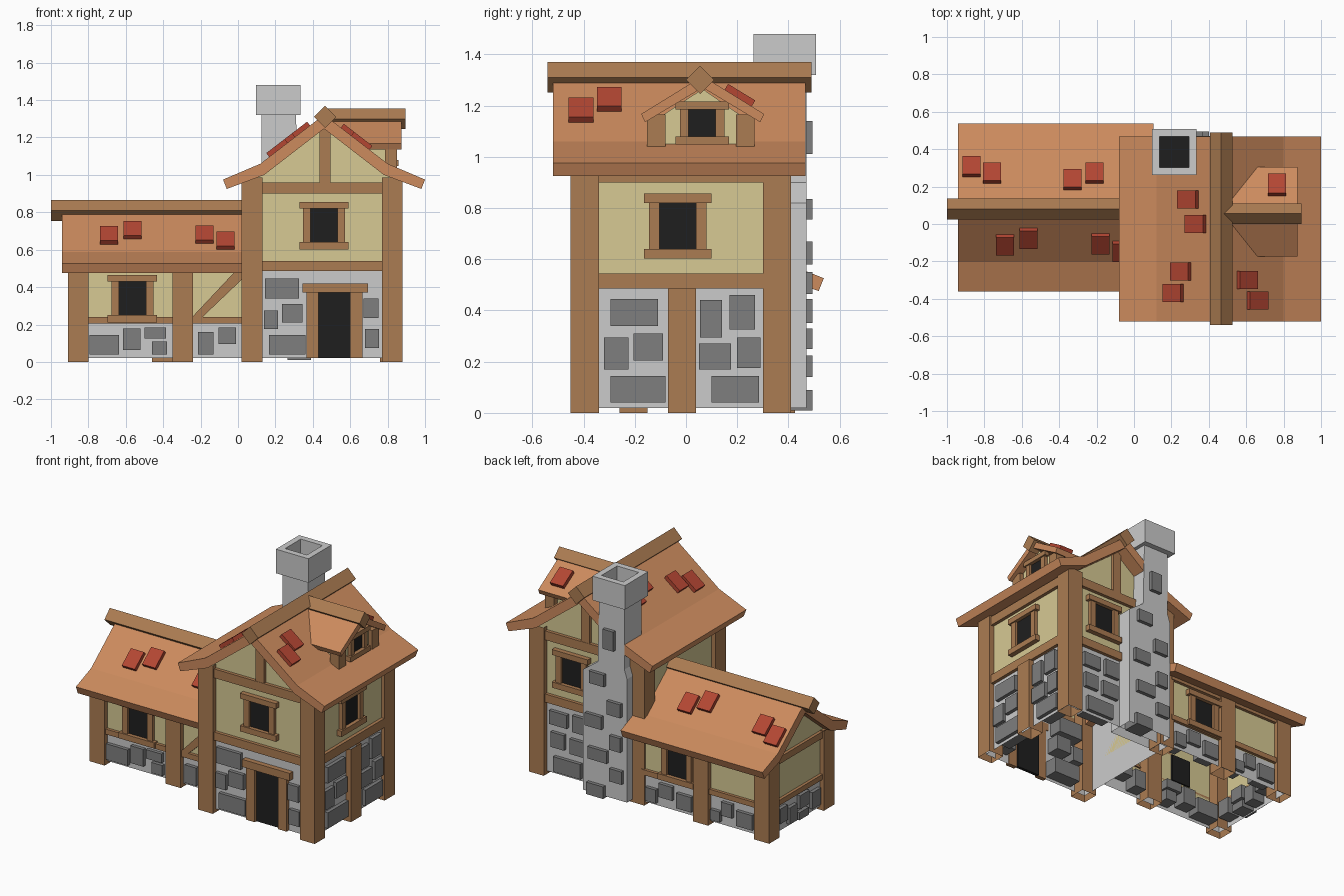
import bpy, bmesh
from mathutils import Vector

if "Cube" in bpy.data.objects:
    bpy.data.objects.remove(bpy.data.objects["Cube"])


def material(name, rgb):
    m = bpy.data.materials.new(name)
    m.diffuse_color = [(c / 255) ** 2.2 for c in rgb] + [1]
    m.use_nodes = True
    m.node_tree.nodes["Principled BSDF"].inputs["Base Color"].default_value = m.diffuse_color
    return m


WOOD = material("wood", (170, 123, 83))
ROOF = material("roof", (203, 138, 94))
PLASTER = material("plaster", (214, 200, 146))
STONE = material("stone", (126, 126, 126))
WALL = material("masonry", (200, 200, 200))
DARK = material("dark", (36, 36, 36))
RED = material("red_tile", (178, 72, 54))


def prism(name, profile, axis, a, b, mat, open_sides=False, start=None):
    """Extrude a (horizontal, z) profile along axis 'x' or 'y' from a to b."""
    bm = bmesh.new()
    pos = lambda h, z, t: (h, t, z) if axis == 'y' else (t, h, z)
    v0 = [bm.verts.new(pos(h, z, start(h) if start else a)) for h, z in profile]
    v1 = [bm.verts.new(pos(h, z, b)) for h, z in profile]
    n = len(profile)
    bm.faces.new(v0)
    bm.faces.new(v1[::-1])
    for i in range(n):
        j = (i + 1) % n
        bm.faces.new((v0[j], v0[i], v1[i], v1[j]))
    bmesh.ops.recalc_face_normals(bm, faces=bm.faces)
    if open_sides:  # keep only upright faces
        bmesh.ops.delete(bm, geom=[f for f in bm.faces if abs(f.normal.z) > 0.9 or
                                   (n == 5 and abs(f.normal.z) > 0.3)], context='FACES_ONLY')
    me = bpy.data.meshes.new(name)
    bm.to_mesh(me)
    bm.free()
    me.materials.append(mat)
    ob = bpy.data.objects.new(name, me)
    bpy.context.collection.objects.link(ob)
    return ob


def panel(name, axis, h0, h1, z0, z1, d0, d1, mat, open_sides=False):
    return prism(name, [(h0, z0), (h1, z0), (h1, z1), (h0, z1)], axis, d0, d1, mat, open_sides)


def post(x, y, z0, z1, w=0.11):
    panel("post", 'y', x, x + w, z0, z1, y, y + w, WOOD, True)


def diamond(name, axis, h, z, r, a, b):
    prism(name, [(h - r, z), (h, z - r), (h + r, z), (h, z + r)], axis, a, b, WOOD)


def window(axis, c, z, d, s, w=0.072, h=0.18, f=0.04):
    """Opening centred at c on the wall plane d facing s."""
    panel("window_pane", axis, c - w, c + w, z, z + h, d - s * .01, d + s * .008, DARK)
    for k in (-1, 1):
        panel("window_jamb", axis, c + k * w, c + k * (w + f), z, z + h, d, d + s * .024, WOOD)
    o = w + f * 1.5
    panel("window_lintel", axis, c - o, c + o, z + h, z + h + f * .9, d, d + s * .033, WOOD)
    panel("window_sill", axis, c - o, c + o, z - f * .95, z, d, d + s * .033, WOOD)


def stones(axis, d, s, rects):
    """Blocks set deep into the wall."""
    for h0, h1, z0, z1 in rects:
        panel("stone_block", axis, h0, h1, z0, z1, d - s * .09, d + s * .024, STONE)


def roof(name, axis, c, zr, half, kink, drop, kdrop, a, b, t=0.06):
    """Bent gable roof slab, centred on c with ridge height zr."""
    right = [(kink, zr - kdrop), (half, zr - drop)]
    under = [(half - .02, zr - drop - .05), (kink - .02, zr - kdrop - t)]
    pts = [(0, zr)] + right + under + [(0, zr - t * 1.25)]
    pts += [(-h, z) for h, z in under[::-1] + right[::-1]]
    prism(name, [(c + h, z) for h, z in pts], axis, a, b, ROOF)


def tile(x, y, axis, c, zr, slope):
    """Red tile lying on the slope that falls away from ridge line c."""
    h = x if axis == 'y' else y
    s = 1 if h > c else -1
    u = Vector((s, -slope)).normalized()
    n = Vector((s * slope, 1)).normalized()
    m = Vector((h, zr - slope * abs(h - c)))
    pts = [m + u * i * .062 + n * j for i, j in ((-1, -.005), (1, -.005), (1, .024), (-1, .024))]
    along = y if axis == 'y' else x
    prism("red_roof_tile", [tuple(p) for p in pts], axis, along - .048, along + .048, RED)


# Tower walls and gable
TX = 0.46
panel("tower_stone_wall", 'y', .05, .845, .02, .5, -.415, .375, WALL, True)
prism("tower_plaster", [(.05, .5), (.845, .5), (.845, .97), (TX, 1.26), (.05, .97)], 'y', -.415, .375, PLASTER, True)
for x, y in ((.02, -.45), (.77, -.45), (.02, .30), (.76, .30)):
    post(x, y, 0, .985)
post(.77, -.07, 0, .485)
for d, s in ((-.415, -1), (.375, 1)):
    panel("tower_beam", 'y', .1, .8, .485, .54, d, d + s * .022, WOOD)
    panel("tower_tie_beam", 'y', .1, .8, .90, .96, d, d + s * .022, WOOD)
    panel("gable_post", 'y', TX - .025, TX + .035, .96, 1.26, d, d + s * .02, WOOD)
for d, s in ((.845, 1), (.05, -1)):
    panel("tower_side_beam", 'x', -.4, .33, .485, .545, d, d + s * .022, WOOD)
    panel("tower_side_plate", 'x', -.4, .33, .90, .96, d, d + s * .022, WOOD)

# Tower roof and ridge
roof("tower_roof", 'y', TX, 1.322, .54, .34, .347, .262, -.52, .467)
diamond("tower_ridge", 'y', .466, 1.31, .06, -.54, .49)
for x, y in ((.295, .13), (.335, .0), (.255, -.255), (.215, -.37), (.6, -.30), (.655, -.41)):
    tile(x, y, 'y', TX, 1.324, .77)

# Tower windows and door
window('y', .46, .64, -.415, -1)
window('x', -.032, .64, .845, 1)
window('y', .57, .64, .375, 1)
panel("door", 'y', .43, .60, .02, .37, -.42, -.40, DARK)
for a, b in ((.365, .43), (.60, .665)):
    panel("door_jamb", 'y', a, b, .02, .37, -.438, -.41, WOOD)
panel("door_lintel", 'y', .345, .695, .37, .42, -.449, -.41, WOOD)

# Dormer
DY = .065
prism("dormer_plaster", [(-.11, 1.0), (.23, 1.0), (.23, 1.15), (DY, 1.265), (-.11, 1.15)], 'x', .66, .825, PLASTER, True)
for y in (-.152, .195):
    panel("dormer_post", 'x', y, y + .072, 1.04, 1.165, .785, .85, WOOD)
prism("dormer_roof", [(DY, 1.315), (DY + .24, 1.167), (DY + .225, 1.135), (DY, 1.27), (DY - .225, 1.135), (DY - .24, 1.167)],
      'x', 0, .875, ROOF, start=lambda h: .47 + .75 * abs(h - DY))
diamond("dormer_ridge", 'x', .055, 1.30, .055, .47, .895)
window('x', .063, 1.08, .825, 1, .053, .105, .034)
tile(.765, .205, 'x', DY, 1.317, .61)

# Wing walls
WY = .088
panel("wing_stone_wall", 'x', -.23, .395, .02, .215, -.88, .05, WALL, True)
prism("wing_plaster", [(-.23, .2), (.395, .2), (.395, .52), (WY, .77), (-.23, .52)], 'x', -.88, .05, PLASTER, True)
for x, y in ((-.91, -.26), (-.35, -.26), (-.91, .315), (-.46, .315)):
    post(x, y, 0, .53)
for d, s in ((-.23, -1), (.395, 1)):
    panel("wing_beam", 'y', -.85, .04, .205, .24, d, d + s * .02, WOOD)
    panel("wing_plate", 'y', -.85, .04, .49, .52, d, d + s * .02, WOOD)
panel("wing_end_beam", 'x', -.2, .36, .205, .24, -.90, -.88, WOOD)
panel("wing_end_tie", 'x', -.2, .36, .48, .525, -.90, -.88, WOOD)
prism("wing_brace", [(-.245, .24), (-.19, .24), (.02, .44), (.02, .49), (-.01, .49)], 'y', -.25, -.22, WOOD)
window('y', -.565, .25, -.23, -1)
window('y', -.22, .25, .395, 1)

# Wing roof
roof("wing_roof", 'x', WY, .825, .45, .29, .299, .236, -.94, .105)
diamond("wing_ridge", 'x', .08, .81, .056, -1.0, .05)
for x, y in ((-.69, -.105), (-.565, -.07), (-.18, -.10), (-.068, -.14),
             (-.87, .30), (-.76, .265), (-.33, .23), (-.21, .265)):
    tile(x, y, 'x', WY, .825, .81)

# Chimney with hollow cap
prism("chimney_stack", [(.105, .02), (.43, .02), (.43, .82), (.32, .90), (.31, 1.33), (.125, 1.33), (.125, .90), (.105, .84)],
      'y', .29, .47, WALL, True)
for name, a, b in (("left", .095, .135), ("right", .295, .335)):
    panel("chimney_cap_" + name, 'y', a, b, 1.32, 1.48, .263, .507, WALL)
for name, a, b in (("front", .263, .303), ("back", .467, .507)):
    panel("chimney_cap_" + name, 'y', .135, .295, 1.32, 1.48, a, b, WALL)
panel("chimney_flue", 'y', .13, .30, 1.32, 1.345, .30, .47, DARK)

# Stone blocks
stones('x', .845, 1, [
    (-.295, -.11, .34, .445), (-.32, -.225, .17, .295), (-.205, -.09, .205, .31), (-.295, -.08, .04, .145),
    (.055, .14, .295, .44), (.17, .27, .325, .46), (.05, .175, .17, .27), (.2, .29, .175, .295), (.1, .285, .04, .145)])
stones('y', -.415, -1, [
    (.145, .325, .34, .445), (.14, .215, .175, .275), (.235, .345, .21, .31), (.165, .36, .04, .145),
    (.67, .75, .235, .34), (.68, .755, .075, .175)])
stones('y', -.23, -1, [
    (-.795, -.635, .04, .145), (-.615, -.52, .065, .18), (-.5, -.385, .125, .185), (-.46, -.38, .04, .11),
    (-.215, -.13, .04, .16), (-.105, -.01, .095, .185)])
stones('y', .375, 1, [
    (.45, .56, .34, .45), (.6, .73, .35, .44), (.46, .58, .19, .29), (.62, .72, .2, .3), (.5, .7, .04, .14)])
stones('y', .395, 1, [
    (-.78, -.66, .05, .15), (-.63, -.55, .09, .18), (-.54, -.47, .04, .11),
    (-.33, -.22, .05, .15), (-.19, -.09, .09, .18), (-.07, .01, .04, .13)])
stones('x', -.88, -1, [
    (-.13, -.04, .05, .16), (-.01, .09, .1, .19), (.0, .1, .03, .08), (.12, .2, .04, .15), (.22, .3, .08, .18)])
stones('y', .47, 1, [
    (.265, .39, .01, .09), (.13, .22, .14, .225), (.24, .38, .25, .33), (.14, .22, .35, .445),
    (.28, .40, .465, .55), (.14, .24, .58, .67), (.26, .37, .755, .835), (.19, .27, 1.01, 1.14)])
